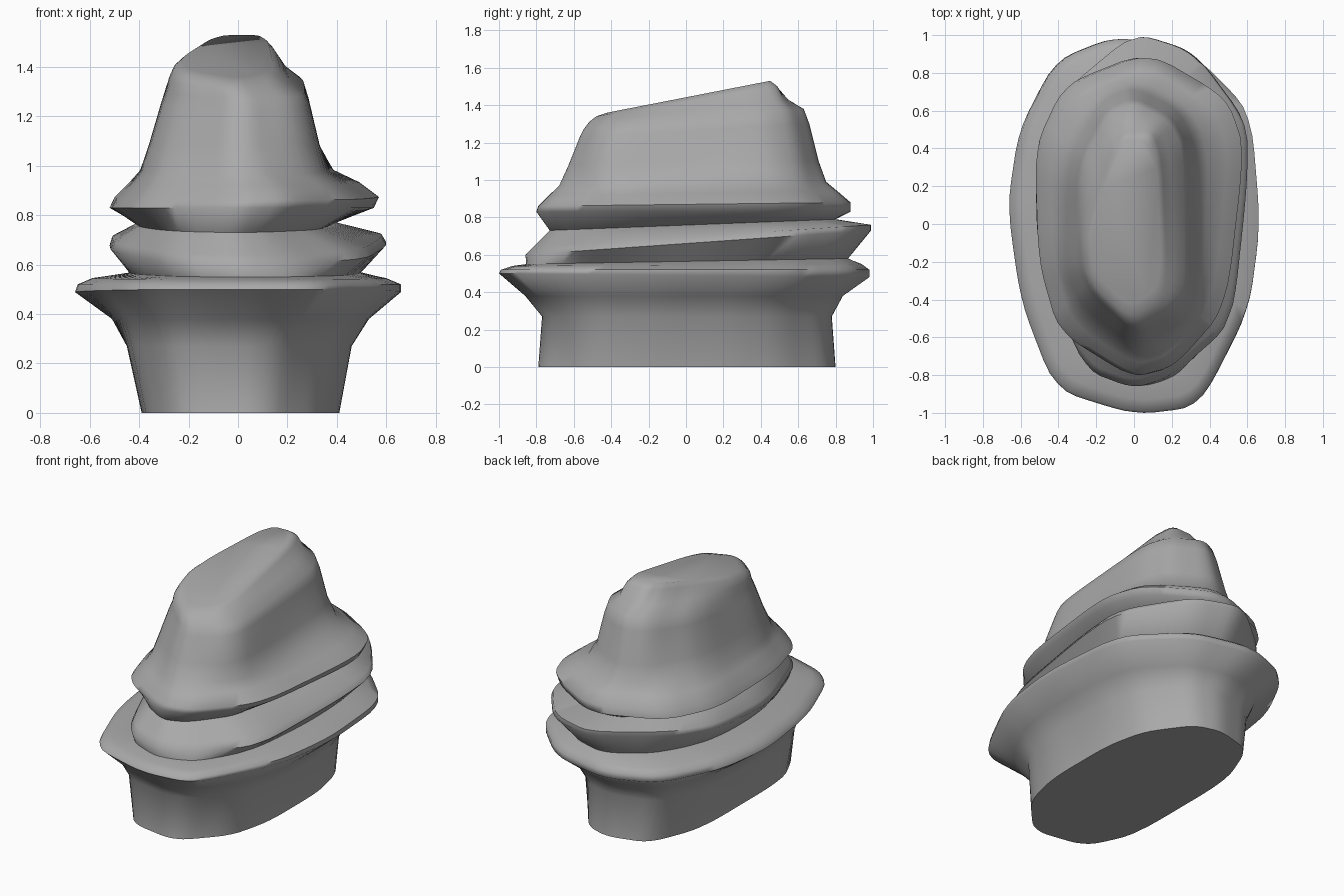
import bpy, bmesh, math
from mathutils import Vector

SIDES = 80
cube = bpy.data.objects.get("Cube")
if cube:
    bpy.data.objects.remove(cube)


def outline(corners, rounds=2):
    """Round a corner polygon, sample it by angle and fit it to a unit box."""
    pts = [Vector(c) for c in corners]
    for _ in range(rounds):
        cut = []
        for a, b in zip(pts, pts[1:] + pts[:1]):
            cut += [a.lerp(b, 0.17), a.lerp(b, 0.83)]
        pts = cut
    lo = Vector((min(p.x for p in pts), min(p.y for p in pts)))
    hi = Vector((max(p.x for p in pts), max(p.y for p in pts)))
    mid, half = (lo + hi) / 2, (hi - lo) / 2
    pts = [Vector(((p.x - mid.x) / half.x, (p.y - mid.y) / half.y)) for p in pts]
    result = []
    for i in range(SIDES):
        angle = math.tau * i / SIDES
        ray = Vector((math.cos(angle), math.sin(angle)))
        for a, b in zip(pts, pts[1:] + pts[:1]):
            before, after = ray.cross(a), ray.cross(b)
            if before <= 0 < after:
                result.append(a.lerp(b, before / (before - after)))
                break
    return result


def blend(first, second):
    """Plan halfway between two plans."""
    return [a.lerp(b, 0.5) for a, b in zip(first, second)]


# Plan shapes, anticlockwise from the right side
foot = outline([(.41, -.25), (.41, .25), (.35, .52), (.17, .77), (0, .82), (-.26, .75),
                (-.4, .4), (-.4, -.45), (-.26, -.74), (.1, -.8), (.34, -.54)])
ledge = outline([(.66, 0), (.61, .6), (.3, .91), (-.1, 1), (-.42, .87), (-.61, .5),
                 (-.67, .1), (-.6, -.4), (-.42, -.87), (0, -1), (.34, -.96), (.6, -.45)])
shelf = outline([(.6, .2), (.6, .53), (.32, .9), (0, 1), (-.39, .68), (-.53, .4),
                 (-.52, -.15), (-.27, -.77), (0, -.87), (.2, -.8), (.52, -.53)])
brim = outline([(.59, .4), (.49, .66), (.07, .9), (-.37, .73), (-.53, .4),
                (-.51, -.2), (-.4, -.57), (0, -.81), (.21, -.76), (.49, -.45)])
crown = outline([(.29, -.35), (.28, .45), (.2, .62), (0, .73), (-.15, .66),
                 (-.3, .35), (-.31, -.2), (-.24, -.38), (0, -.6), (.22, -.48)])
peak = outline([(.2, -.42), (.16, .5), (-.08, .49), (-.26, -.1), (-.22, -.36), (0, -.56)])
foot_flare = blend(foot, ledge)
ledge_neck = blend(ledge, shelf)
shelf_neck = blend(shelf, brim)
crown_flare = blend(brim, crown)
crown_top = blend(crown, peak)

# Rings: plan, left and right x, front and back y, front and back height
rings = [
    # foot
    (foot, -.39, .41, -.79, .8, 0, 0),
    (foot, -.45, .46, -.77, .78, .27, .27),
    (foot_flare, -.51, .53, -.86, .84, .38, .38),
    # lower ledge
    (ledge, -.66, .66, -1, .98, .5, .48),
    (ledge, -.65, .66, -.99, .98, .52, .52),
    (ledge, -.59, .6, -.93, .94, .54, .55),
    (ledge_neck, -.44, .5, -.86, .87, .55, .58),
    # middle ledge
    (shelf, -.52, .6, -.86, .99, .6, .73),
    (shelf, -.51, .58, -.82, .99, .64, .76),
    (shelf_neck, -.41, .39, -.73, .8, .73, .79),
    # upper ledge
    (brim, -.52, .55, -.8, .88, .83, .83),
    (brim, -.5, .57, -.79, .88, .86, .88),
    (brim, -.44, .49, -.73, .81, .92, .94),
    (crown_flare, -.4, .39, -.68, .75, .97, .99),
    # crown
    (crown, -.36, .33, -.63, .71, 1.08, 1.1),
    (crown, -.31, .29, -.57, .66, 1.23, 1.3),
    (crown, -.29, .27, -.55, .63, 1.27, 1.38),
    (crown_top, -.28, .21, -.52, .55, 1.31, 1.43),
    (peak, -.26, .17, -.48, .49, 1.34, 1.5),
    (peak, -.23, .14, -.42, .45, 1.36, 1.53),
]

bm = bmesh.new()
loops = []
for plan, left, right, front, back, front_height, back_height in rings:
    loop = []
    for point in plan:
        across, along = (point.x + 1) / 2, (point.y + 1) / 2
        loop.append(bm.verts.new((left + (right - left) * across,
                                  front + (back - front) * along,
                                  front_height + (back_height - front_height) * along)))
    loops.append(loop)
for low, high in zip(loops, loops[1:]):
    for i in range(SIDES):
        j = (i + 1) % SIDES
        bm.faces.new((low[i], low[j], high[j], high[i]))
bm.faces.new(loops[0][::-1])
bm.faces.new(loops[-1])
mesh = bpy.data.meshes.new("layered_rock")
bm.to_mesh(mesh)
bm.free()

# Stone colour
stone = bpy.data.materials.new("grey stone")
stone.use_nodes = True
grey = (.4, .4, .4, 1)
stone.diffuse_color = grey
stone.node_tree.nodes["Principled BSDF"].inputs["Base Color"].default_value = grey
mesh.materials.append(stone)

rock = bpy.data.objects.new("layered_rock", mesh)
bpy.context.collection.objects.link(rock)
bpy.context.view_layer.objects.active = rock
rock.select_set(True)
bpy.ops.object.shade_smooth_by_angle(angle=math.radians(65))
